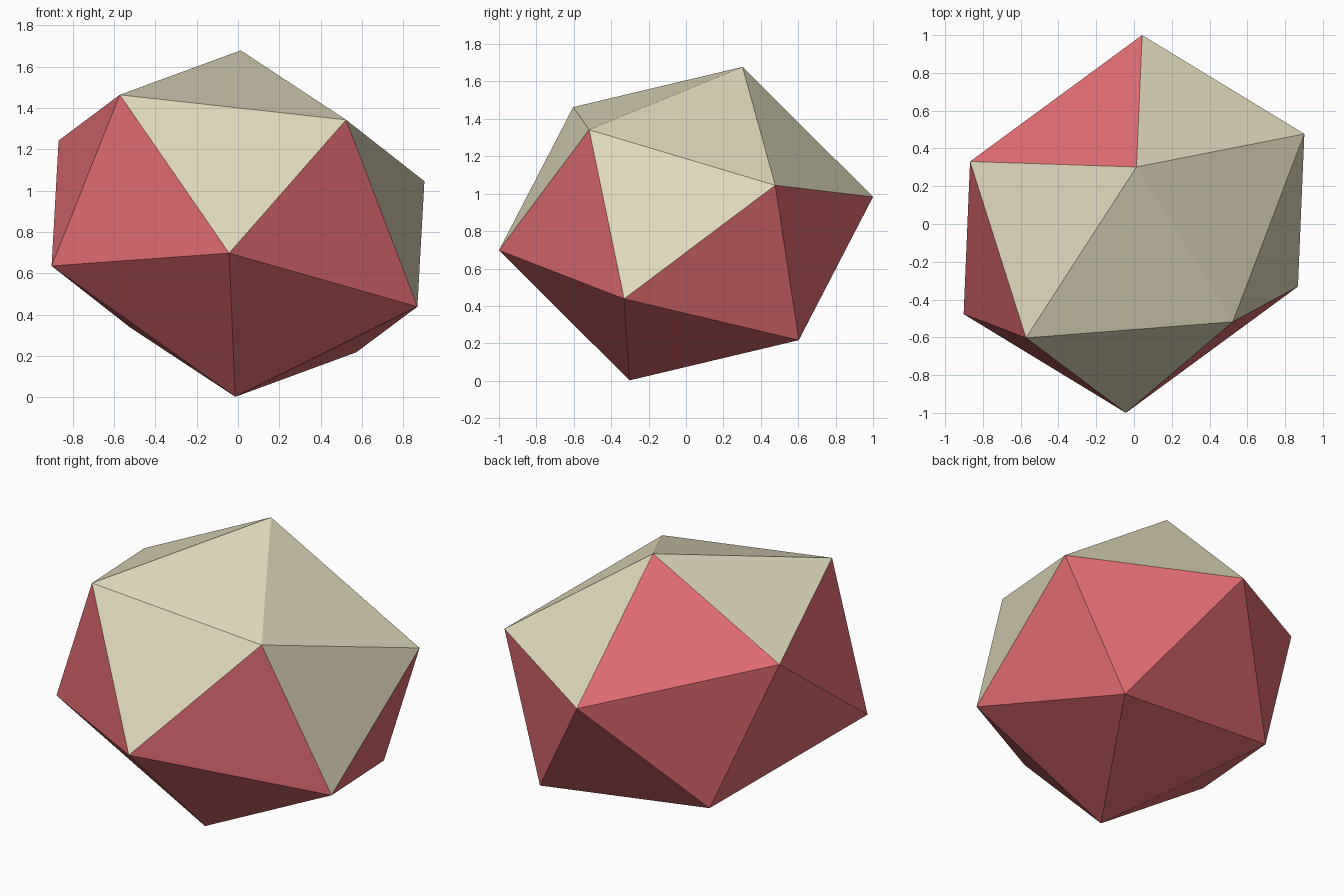
import bpy
import bmesh
from mathutils import Vector

cube = bpy.data.objects.get("Cube")
if cube:
    bpy.data.objects.remove(cube, do_unlink=True)


def make_material(name, rgb):
    mat = bpy.data.materials.new(name)
    mat.use_nodes = True
    color = (*rgb, 1.0)
    mat.diffuse_color = color
    mat.node_tree.nodes["Principled BSDF"].inputs["Base Color"].default_value = color
    return mat


red = make_material("coral red", (0.75, 0.15, 0.163))
cream = make_material("cream", (0.75, 0.70, 0.50))

# Upper pole and its ring of five corners, measured from the centre
centre = Vector((0, 0, 0.84))
pole = Vector((0.013, 0.302, 0.838))
ring = [Vector(p) for p in (
    (-0.572, -0.603, 0.623),
    (0.523, -0.518, 0.502),
    (0.902, 0.477, 0.205),
    (0.043, 1.0, 0.143),
    (-0.868, 0.331, 0.402),
)]

bm = bmesh.new()
top = bm.verts.new(centre + pole)
bottom = bm.verts.new(centre - pole)
upper = [bm.verts.new(centre + p) for p in ring]
lower = [bm.verts.new(centre - p) for p in ring]   # opposite corners

# Each ring step gives a cap face and a side face, plus their opposites
cream_caps = {0, 1, 2, 4}
cream_sides = {0, 1}
for i in range(5):
    j, k = (i + 1) % 5, (i + 3) % 5
    cap = bm.faces.new((top, upper[i], upper[j]))
    side = bm.faces.new((upper[j], upper[i], lower[k]))
    bm.faces.new((bottom, lower[j], lower[i]))
    bm.faces.new((lower[i], lower[j], upper[k]))
    cap.material_index = int(i in cream_caps)
    side.material_index = int(i in cream_sides)

bmesh.ops.recalc_face_normals(bm, faces=bm.faces)
mesh = bpy.data.meshes.new("twenty_sided_solid")
bm.to_mesh(mesh)
bm.free()
mesh.materials.append(red)
mesh.materials.append(cream)
solid = bpy.data.objects.new("twenty_sided_solid", mesh)
bpy.context.collection.objects.link(solid)
